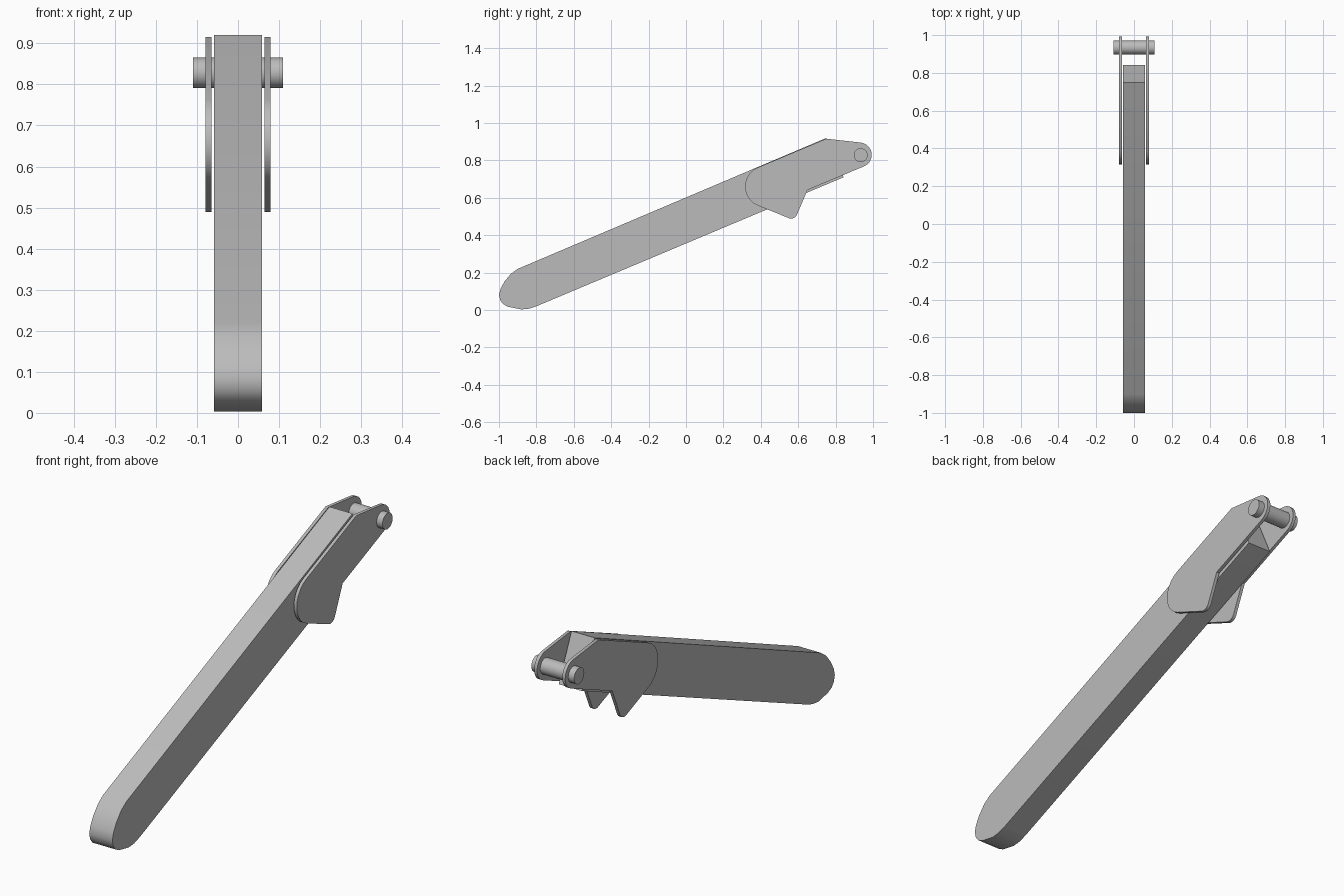
import bpy
import bmesh
import math
from mathutils import Vector

cube = bpy.data.objects.get("Cube")
if cube:
    bpy.data.objects.remove(cube, do_unlink=True)

grey = bpy.data.materials.new("plain grey")
grey.use_nodes = True
grey.diffuse_color = (0.5, 0.5, 0.5, 1)
grey.node_tree.nodes["Principled BSDF"].inputs["Base Color"].default_value = (0.5, 0.5, 0.5, 1)


def rounded(corners, steps=10):
    """Turn (y, z, radius) corners into an outline with filleted corners."""
    out = []
    for i, (y, z, r) in enumerate(corners):
        p = Vector((y, z))
        if r == 0:
            out.append(p)
            continue
        a = (Vector(corners[i - 1][:2]) - p).normalized()
        b = (Vector(corners[(i + 1) % len(corners)][:2]) - p).normalized()
        half = a.angle(b) / 2
        centre = p + (a + b).normalized() * r / math.sin(half)
        start = p + a * r / math.tan(half) - centre
        end = p + b * r / math.tan(half) - centre
        sweep = start.angle(end)
        for k in range(steps + 1):
            t = k / steps
            out.append(centre + (start * math.sin((1 - t) * sweep)
                                 + end * math.sin(t * sweep)) / math.sin(sweep))
    return out


def finish(name, bm):
    bmesh.ops.recalc_face_normals(bm, faces=bm.faces)
    mesh = bpy.data.meshes.new(name)
    bm.to_mesh(mesh)
    bm.free()
    mesh.materials.append(grey)
    obj = bpy.data.objects.new(name, mesh)
    bpy.context.collection.objects.link(obj)
    bpy.ops.object.select_all(action='DESELECT')
    obj.select_set(True)
    bpy.context.view_layer.objects.active = obj
    bpy.ops.object.shade_smooth_by_angle(angle=math.radians(30))
    return obj


def slab(name, outline, x0, x1):
    """Extrude a side outline from x0 to x1."""
    bm = bmesh.new()
    face = bm.faces.new([bm.verts.new((x0, p[0], p[1])) for p in outline])
    grown = bmesh.ops.extrude_face_region(bm, geom=[face])
    moved = [v for v in grown["geom"] if isinstance(v, bmesh.types.BMVert)]
    bmesh.ops.translate(bm, verts=moved, vec=(x1 - x0, 0, 0))
    return finish(name, bm)


# Long arm with a rounded foot and a square-cut top end
arm = [(0.75, 0.92), (-0.9, 0.22), (-0.937, 0.193), (-0.97, 0.153), (-0.992, 0.113),
       (-1, 0.08), (-0.993, 0.052), (-0.977, 0.031), (-0.95, 0.017), (-0.88, 0.003),
       (-0.84, 0.007), (-0.8, 0.02), (0.843, 0.71)]
slab("arm", arm, -0.059, 0.059)

# Matching side plates with a pin lug and a hanging tab
plate = rounded([(0.75, 0.916, 0), (0.138, 0.659, 0.11), (0.58, 0.479, 0.035),
                 (0.65, 0.642, 0), (1.187, 0.867, 0.066)])
for side, sign in (("left", 1), ("right", -1)):
    slab(side + "_plate", plate, sign * 0.064, sign * 0.079)

# Cross pin through both plates
pin = [(0.934 + 0.037 * math.cos(k * math.tau / 40),
        0.828 + 0.037 * math.sin(k * math.tau / 40)) for k in range(40)]
slab("cross_pin", pin, -0.109, 0.109)
